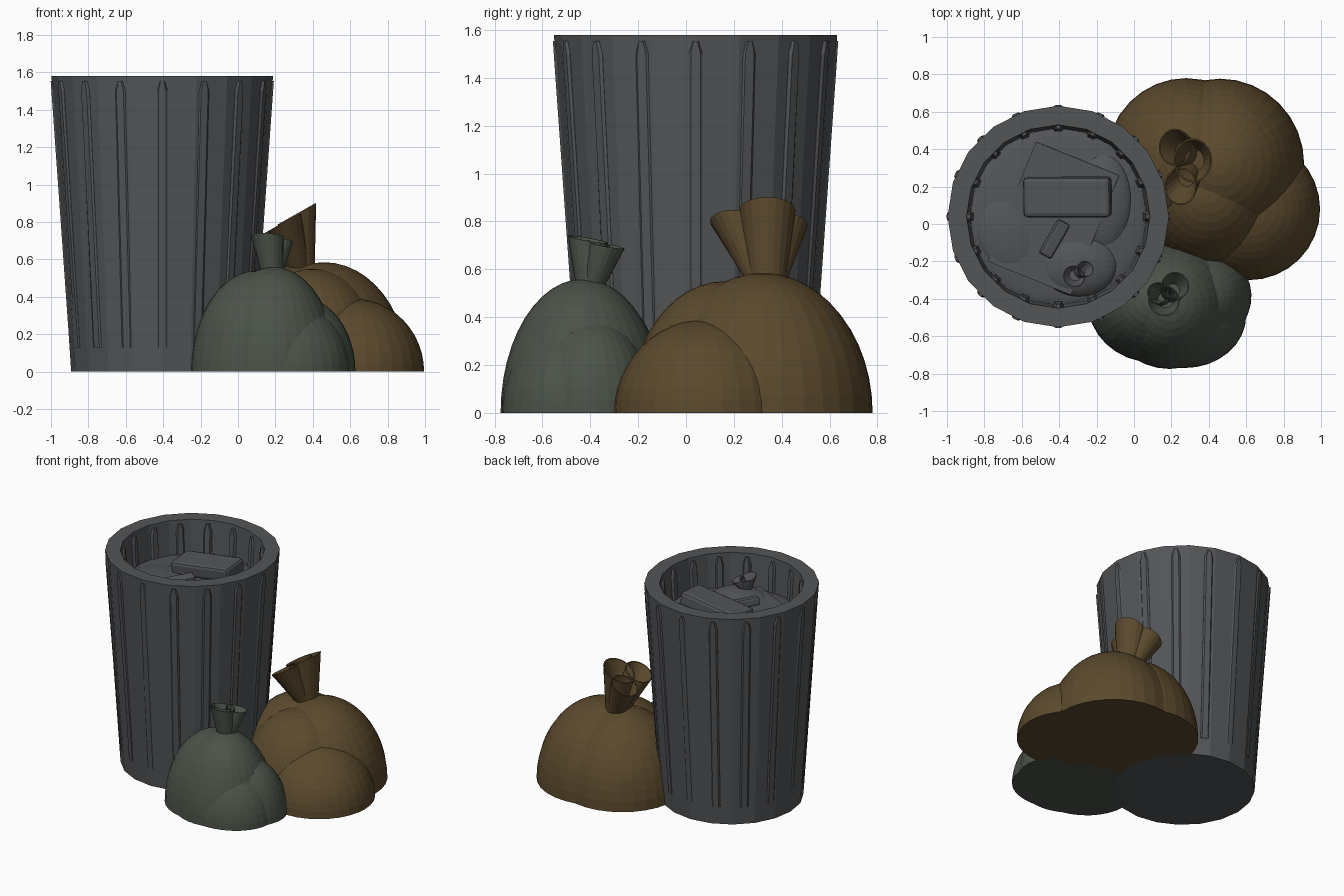
import bpy, bmesh, math
from mathutils import Vector, Matrix, Euler

if "Cube" in bpy.data.objects:
    bpy.data.objects.remove(bpy.data.objects["Cube"])

CX, CY = -0.405, 0.04      # can axis


def material(name, rgb):
    m = bpy.data.materials.new(name)
    m.diffuse_color = (*rgb, 1)
    m.use_nodes = True
    m.node_tree.nodes["Principled BSDF"].inputs["Base Color"].default_value = m.diffuse_color
    return m


GREY = material("dark_grey", (0.085, 0.09, 0.097))
BROWN = material("brown_plastic", (0.105, 0.067, 0.026))
GREEN = material("green_plastic", (0.07, 0.085, 0.064))


def finish(bm, name, mat):
    bmesh.ops.recalc_face_normals(bm, faces=bm.faces)
    me = bpy.data.meshes.new(name)
    bm.to_mesh(me)
    bm.free()
    ob = bpy.data.objects.new(name, me)
    bpy.context.collection.objects.link(ob)
    me.materials.append(mat)
    return ob


def skin(bm, rings):
    """Bridge equal-length rings of points and cap both ends."""
    rows = [[bm.verts.new(p) for p in r] for r in rings]
    n = len(rows[0])
    for a, b in zip(rows, rows[1:]):
        for i in range(n):
            bm.faces.new((a[i], a[(i + 1) % n], b[(i + 1) % n], b[i]))
    bm.faces.new(rows[0][::-1])
    bm.faces.new(rows[-1])


def circle(centre, r, n, normal=(0, 0, 1)):
    q = Vector((0, 0, 1)).rotation_difference(Vector(normal).normalized())
    return [Vector(centre) + q @ Vector((r * math.cos(2 * math.pi * i / n),
                                         r * math.sin(2 * math.pi * i / n), 0)) for i in range(n)]


def dome(bm, x, y, rx, ry, h, z=0, turn=0):
    """Half ellipsoid with a flat underside."""
    tmp = bmesh.new()
    bmesh.ops.create_uvsphere(tmp, u_segments=32, v_segments=24, radius=1)
    bmesh.ops.bisect_plane(tmp, geom=tmp.verts[:] + tmp.edges[:] + tmp.faces[:],
                           plane_co=(0, 0, 0), plane_no=(0, 0, -1), clear_outer=True)
    bmesh.ops.holes_fill(tmp, edges=[e for e in tmp.edges if e.is_boundary], sides=0)
    tmp.transform(Matrix.Translation((x, y, z)) @ Matrix.Rotation(math.radians(turn), 4, 'Z')
                  @ Matrix.Diagonal((rx, ry, h, 1)))
    me = bpy.data.meshes.new("tmp")
    tmp.to_mesh(me)
    tmp.free()
    bm.from_mesh(me)
    bpy.data.meshes.remove(me)


def cup(bm, base, rb, top, rt, normal):
    """Flared, hollowed tuft of gathered bag plastic."""
    base, top = Vector(base), Vector(top)
    skin(bm, [circle(base, rb, 20), circle(top, rt, 20, normal),
              circle(top, rt * 0.93, 20, normal),
              circle(top.lerp(base, 0.45), rt * 0.5, 20, normal)])


def bag(name, mat, domes, cups, normal):
    bm = bmesh.new()
    for d in domes:
        dome(bm, *d)
    finish(bm, name, mat)
    bm = bmesh.new()
    for c in cups:
        cup(bm, *c, normal)
    finish(bm, name + "_tie", mat)


# can: tapered wall, thick rim, closed at the rubbish level
def wall(z):
    return 0.487 + (0.592 - 0.487) * z / 1.58


bm = bmesh.new()
skin(bm, [circle((CX, CY, z), r, 20) for r, z in
          ((wall(0), 0), (wall(1.58), 1.58), (0.49, 1.58), (0.473, 1.33))])
finish(bm, "can_body", GREY)

# sixteen pressed ribs showing on both sides of the wall
OUTLINE = [(-1, 0.13), (1, 0.13), (1, 1.50), (0.45, 1.555), (-0.45, 1.555), (-1, 1.50)]
bm = bmesh.new()
for k in range(16):
    rot = Matrix.Translation((CX, CY, 0)) @ Matrix.Rotation(k * math.tau / 16, 4, 'Z')
    rings = []
    for off, half in ((-0.122, 0.018), (-0.104, 0.03), (-0.006, 0.03), (None, 0.02)):
        rings.append([rot @ Vector((wall(z) + (off if off is not None else 0.007 * z / 1.5 - 0.001),
                                    t * half, z)) for t, z in OUTLINE])
    skin(bm, rings)
finish(bm, "can_ribs", GREY)

# rubbish inside the can
bm = bmesh.new()
dome(bm, CX, CY, 0.47, 0.47, 0.04, 1.325)
dome(bm, -0.17, 0.12, 0.16, 0.26, 0.07, 1.325)
dome(bm, -0.30, -0.22, 0.21, 0.17, 0.08, 1.325)
dome(bm, -0.66, -0.05, 0.18, 0.22, 0.05, 1.325, 20)
finish(bm, "rubbish_heap", GREY)
bm = bmesh.new()
cup(bm, (-0.31, -0.27, 1.38), 0.035, (-0.32, -0.28, 1.48), 0.06, (0.2, 0.3, 1))
cup(bm, (-0.31, -0.27, 1.38), 0.03, (-0.26, -0.24, 1.46), 0.045, (0.3, 0.3, 1))
finish(bm, "small_bag_tie", GREY)


def box(name, loc, size, rot, bevel):
    bm = bmesh.new()
    bmesh.ops.create_cube(bm, size=1)
    bm.transform(Matrix.Diagonal((*size, 1)))
    if bevel:
        bmesh.ops.bevel(bm, geom=bm.edges[:], offset=bevel, segments=2, affect='EDGES', profile=0.5)
    bm.transform(Matrix.Translation(loc) @ Euler([math.radians(a) for a in rot]).to_matrix().to_4x4())
    finish(bm, name, GREY)


box("carton", (-0.355, 0.145, 1.43), (0.47, 0.215, 0.10), (4, -8, 0), 0.022)
box("cardboard_sheet", (-0.43, 0.03, 1.365), (0.48, 0.69, 0.02), (2, -3, -22), 0)
box("small_packet", (-0.425, -0.08, 1.39), (0.07, 0.21, 0.06), (0, 12, -30), 0.014)

# large brown bag
bag("large_bag", BROWN,
    [(0.28, 0.34, 0.43, 0.44, 0.57), (0.46, 0.32, 0.45, 0.457, 0.585),
     (0.40, 0.16, 0.40, 0.40, 0.55), (0.615, 0.08, 0.38, 0.38, 0.39)],
    [((0.335, 0.34, 0.55), 0.075, (0.315, 0.34, 0.845), 0.118, ),
     ((0.32, 0.31, 0.55), 0.06, (0.25, 0.20, 0.80), 0.10),
     ((0.32, 0.36, 0.55), 0.06, (0.22, 0.41, 0.785), 0.10)], (-0.49, 0, 0.87))

# small green bag
bag("small_bag", GREEN,
    [(0.10, -0.41, 0.35, 0.33, 0.54), (0.19, -0.43, 0.345, 0.345, 0.56),
     (0.33, -0.40, 0.30, 0.27, 0.40, 0, 15), (0.27, -0.49, 0.33, 0.28, 0.37)],
    [((0.18, -0.40, 0.53), 0.06, (0.16, -0.41, 0.725), 0.085),
     ((0.19, -0.39, 0.53), 0.05, (0.22, -0.33, 0.70), 0.075),
     ((0.17, -0.40, 0.53), 0.045, (0.13, -0.37, 0.71), 0.06)], (0.08, 0.18, 1))
